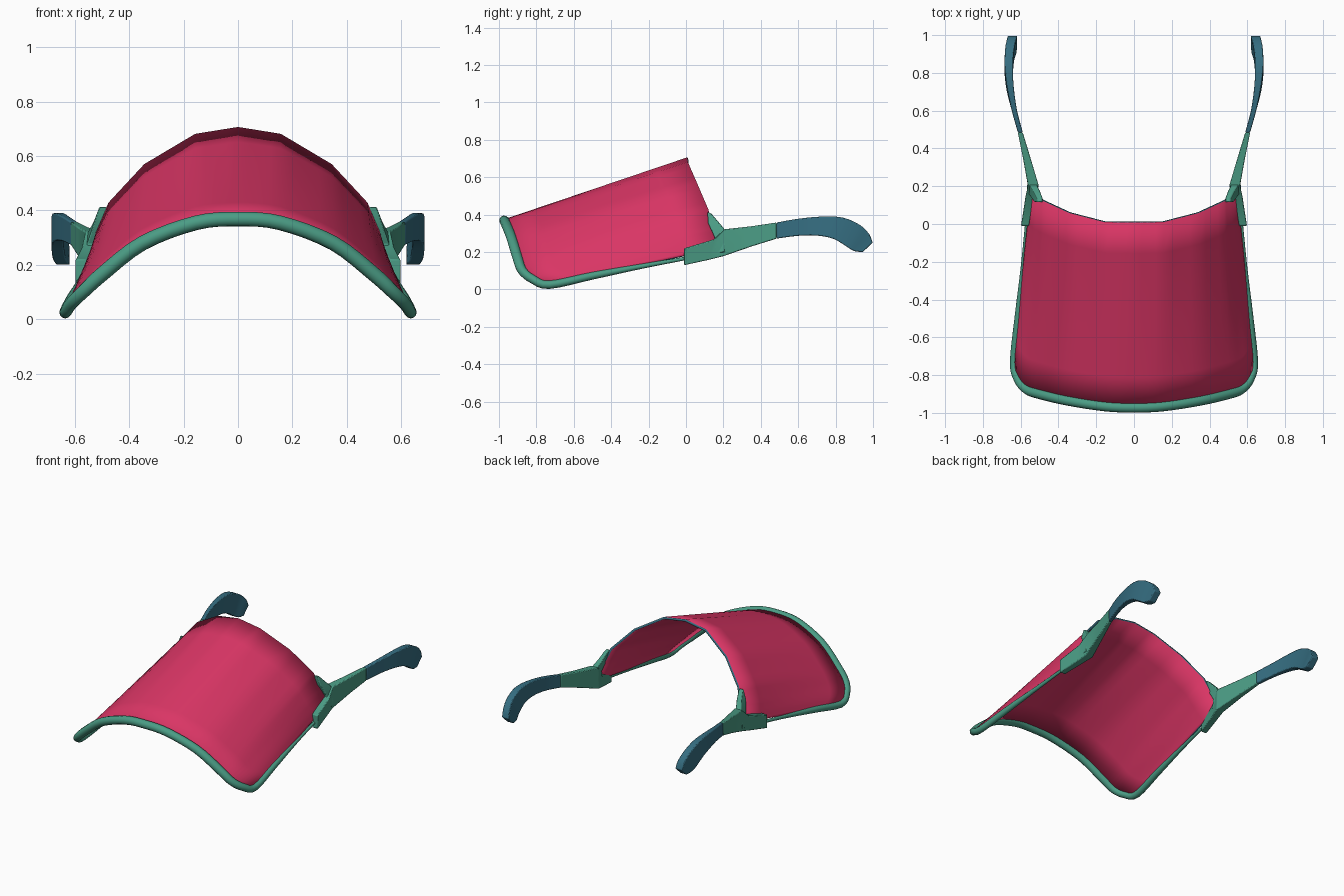
import bpy, bmesh, math
from mathutils import Vector

if "Cube" in bpy.data.objects:
    bpy.data.objects.remove(bpy.data.objects["Cube"])


def material(name, rgb):
    m = bpy.data.materials.new(name)
    m.diffuse_color = (*rgb, 1)
    m.use_nodes = True
    m.node_tree.nodes["Principled BSDF"].inputs["Base Color"].default_value = m.diffuse_color
    return m


PINK = material("pink_film", (0.70, 0.036, 0.13))
GREEN = material("green_plastic", (0.070, 0.335, 0.235))
BLUE = material("blue_rubber", (0.036, 0.155, 0.22))


def make(name, bm, mats, angle=35):
    bmesh.ops.recalc_face_normals(bm, faces=bm.faces)
    mesh = bpy.data.meshes.new(name)
    bm.to_mesh(mesh)
    bm.free()
    ob = bpy.data.objects.new(name, mesh)
    bpy.context.collection.objects.link(ob)
    for m in mats:
        mesh.materials.append(m)
    bpy.ops.object.select_all(action='DESELECT')
    ob.select_set(True)
    bpy.context.view_layer.objects.active = ob
    bpy.ops.object.shade_smooth_by_angle(angle=math.radians(angle))
    return ob


def loft(name, rings, mat, closed=True):
    """Skin a row of point rings; closed rings get end caps."""
    bm = bmesh.new()
    rows = [[bm.verts.new(p) for p in r] for r in rings]
    n = len(rows[0])
    for a, b in zip(rows, rows[1:]):
        for i in range(n if closed else n - 1):
            j = (i + 1) % n
            bm.faces.new((a[i], a[j], b[j], b[i]))
    if closed:
        bm.faces.new(rows[0])
        bm.faces.new(rows[-1])
    return make(name, bm, [mat])


def smooth_path(pts, n):
    """Catmull-Rom through points of any dimension."""
    pts = [Vector(p) for p in pts]
    ext = [2 * pts[0] - pts[1]] + pts + [2 * pts[-1] - pts[-2]]
    out = []
    for k in range(len(pts) - 1):
        a, b, c, d = ext[k:k + 4]
        for i in range(n):
            t = i / n
            out.append(0.5 * (2 * b + (c - a) * t + (2 * a - 5 * b + 4 * c - d) * t * t
                              + (3 * b - a - 3 * c + d) * t ** 3))
    return out + [pts[-1]]


def straight_path(pts, n):
    pts = [Vector(p) for p in pts]
    return [a.lerp(b, i / n) for a, b in zip(pts, pts[1:]) for i in range(n)] + [pts[-1]]


def both_sides(half):
    return [Vector((-p[0], *p[1:])) for p in half[:0:-1]] + half


# Front arch (smooth) and back arch (faceted), from the middle to one side
front = [(-0.155, -0.965, 0.354), (0, -0.972, 0.368), (0.155, -0.965, 0.354), (0.35, -0.935, 0.28),
         (0.5, -0.9, 0.165), (0.57, -0.875, 0.1), (0.615, -0.82, 0.055), (0.635, -0.73, 0.025)]
back = [(0, 0.01, 0.70), (0.155, 0.012, 0.675), (0.34, 0.06, 0.565), (0.47, 0.12, 0.425),
        (0.515, 0.145, 0.32), (0.53, 0.165, 0.265), (0.54, 0.18, 0.22)]
N = 4
f = both_sides(smooth_path(front, N)[N:])
b = both_sides(straight_path(back, N))

# Curved face shield: ruled between the arches, with a blue cut edge
shield = loft("face_shield", [[p.lerp(q, r / 6) for p, q in zip(f, b)] for r in range(7)],
              PINK, closed=False)
shield.data.materials.append(BLUE)
mod = shield.modifiers.new("thickness", 'SOLIDIFY')
mod.thickness = 0.014
mod.offset = 0
mod.material_offset_rim = 1

# Rim tube around the front and down both sides, thinning to the back
sides = [(0.613, -0.5, 0.073, 0.02), (0.587, -0.23, 0.125, 0.013), (0.567, 0.01, 0.168, 0.009)]
radii = [0.027] * 5 + [0.025, 0.023, 0.022]
path = both_sides(smooth_path([(*p, r) for p, r in zip(front, radii)] + sides, N)[N:])
rings = []
for i, p in enumerate(path):
    tan = (path[min(i + 1, len(path) - 1)].xyz - path[max(i - 1, 0)].xyz).normalized()
    u = tan.cross(Vector((0, 0.35, 1))).normalized()
    v = tan.cross(u)
    rings.append([p.xyz + p[3] * (math.cos(a) * u + math.sin(a) * v)
                  for a in (k * math.tau / 12 for k in range(12))])
loft("shield_rim", rings, GREEN)


def slab(name, stations, mat):
    """Mirrored flat bar; station = x, half thickness, lower y z, upper y z."""
    rings = [[(x - h, y0, z0), (x + h, y0, z0), (x + h, y1, z1), (x - h, y1, z1)]
             for x, h, y0, z0, y1, z1 in stations]
    ob = loft(name, rings, mat)
    bev = ob.modifiers.new("soft_edges", 'BEVEL')
    bev.width = 0.005
    bev.segments = 2
    bev.limit_method = 'ANGLE'
    ob.modifiers.new("other_side", 'MIRROR')
    return ob


# Side brackets: lower prong running back into the arm
slab("bracket_arm", [(0.577, 0.021, -0.01, 0.13, -0.01, 0.22),
                     (0.550, 0.024, 0.12, 0.158, 0.15, 0.268),
                     (0.533, 0.028, 0.20, 0.178, 0.205, 0.322),
                     (0.568, 0.020, 0.35, 0.23, 0.35, 0.338),
                     (0.602, 0.013, 0.485, 0.272, 0.485, 0.358)], GREEN)
# Upper prong gripping the back edge of the shield
slab("bracket_prong", [(0.548, 0.018, 0.12, 0.19, 0.21, 0.20),
                       (0.535, 0.020, 0.155, 0.275, 0.212, 0.315),
                       (0.513, 0.017, 0.118, 0.355, 0.175, 0.360),
                       (0.496, 0.014, 0.115, 0.415, 0.136, 0.405)], GREEN)

# Ear tips: smooth drooping ends of the arms
tip = [(0.602, 0.013, 0.485, 0.272, 0.485, 0.358),
       (0.633, 0.014, 0.60, 0.287, 0.60, 0.378),
       (0.655, 0.018, 0.70, 0.288, 0.73, 0.390),
       (0.663, 0.022, 0.79, 0.270, 0.84, 0.384),
       (0.658, 0.024, 0.865, 0.225, 0.93, 0.345),
       (0.648, 0.025, 0.90, 0.205, 0.98, 0.295),
       (0.643, 0.025, 0.945, 0.200, 0.998, 0.25)]
slab("ear_tip", smooth_path(tip, 3), BLUE)
